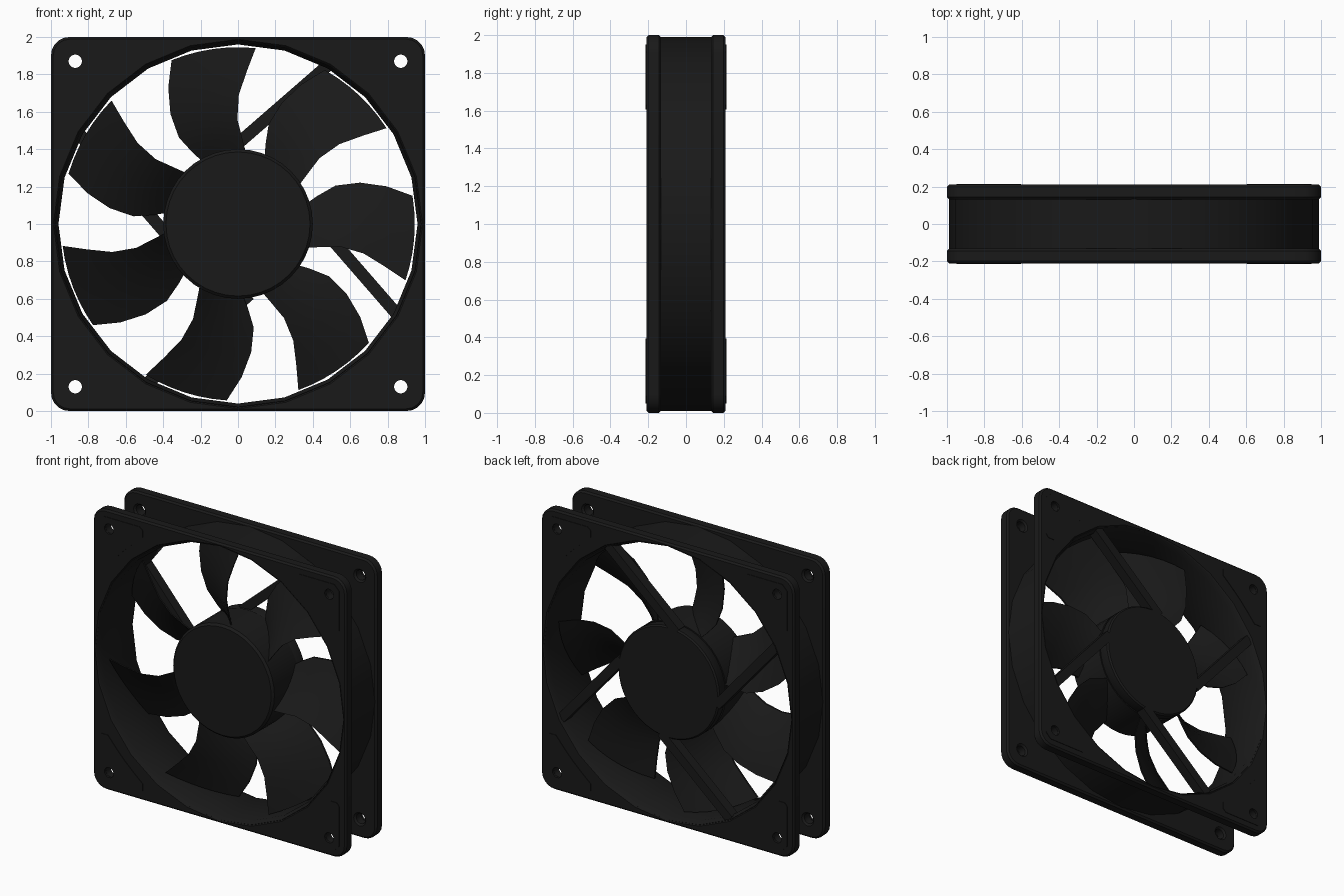
import bpy, bmesh
from math import sin, cos, pi, radians, sqrt
from mathutils import Vector, Matrix

if "Cube" in bpy.data.objects:
    bpy.data.objects.remove(bpy.data.objects["Cube"])

black = bpy.data.materials.new("black_plastic")
black.diffuse_color = (0.01, 0.01, 0.01, 1)
black.use_nodes = True
black.node_tree.nodes["Principled BSDF"].inputs["Base Color"].default_value = black.diffuse_color
CZ = 1.0  # height of the fan axis


def finish(ob, smooth=True):
    ob.data.materials.clear()
    ob.data.materials.append(black)
    bpy.ops.object.select_all(action='DESELECT')
    ob.select_set(True)
    bpy.context.view_layer.objects.active = ob
    if smooth:
        bpy.ops.object.shade_smooth_by_angle(angle=radians(30))
    return ob


def from_bmesh(name, bm):
    bmesh.ops.remove_doubles(bm, verts=bm.verts, dist=1e-5)
    bmesh.ops.recalc_face_normals(bm, faces=bm.faces)
    me = bpy.data.meshes.new(name)
    bm.to_mesh(me)
    bm.free()
    ob = bpy.data.objects.new(name, me)
    bpy.context.collection.objects.link(ob)
    return finish(ob)


def circle(cx, cz, r, n):
    # clockwise loop, used for holes
    return [(cx + r * sin(2 * pi * i / n), cz + r * cos(2 * pi * i / n)) for i in range(n)]


def rounded_square(h, r, n=5):
    pts = []
    for q in range(4):
        a0 = q * pi / 2
        cx, cz = [(1, 1), (-1, 1), (-1, -1), (1, -1)][q]
        for i in range(n + 1):
            a = a0 + i / n * pi / 2
            pts.append((cx * (h - r) + r * cos(a), cz * (h - r) + r * sin(a)))
    return pts


def plate(name, loops, y0, y1, bevel=0.0):
    # flat plate with holes, made from a filled 2D curve
    cu = bpy.data.curves.new(name, 'CURVE')
    cu.dimensions = '2D'
    cu.fill_mode = 'BOTH'
    cu.extrude = (y1 - y0) / 2 - bevel
    cu.bevel_depth = bevel
    cu.bevel_resolution = 0
    cu.offset = -bevel
    for pts in loops:
        sp = cu.splines.new('POLY')
        sp.points.add(len(pts) - 1)
        for p, (x, z) in zip(sp.points, pts):
            p.co = (x, z, 0, 1)
        sp.use_cyclic_u = True
    ob = bpy.data.objects.new(name, cu)
    ob.location = (0, (y0 + y1) / 2, CZ)
    ob.rotation_euler = (pi / 2, 0, 0)
    bpy.context.collection.objects.link(ob)
    bpy.ops.object.select_all(action='DESELECT')
    ob.select_set(True)
    bpy.context.view_layer.objects.active = ob
    bpy.ops.object.convert(target='MESH')
    return finish(bpy.context.view_layer.objects.active)


def lathe(name, profile, n, closed=False):
    # profile of (radius, y) turned about the fan axis
    bm = bmesh.new()
    rings = [[bm.verts.new((r * sin(2 * pi * i / n), y, CZ + r * cos(2 * pi * i / n)))
              for r, y in profile] for i in range(n)]
    m = len(profile)
    for i in range(n):
        a, b = rings[i], rings[(i + 1) % n]
        for j in range(m if closed else m - 1):
            k = (j + 1) % m
            bm.faces.new((a[j], a[k], b[k], b[j]))
    return from_bmesh(name, bm)


# Front and back flanges with screw holes and corner pads
screws = [circle(sx * 0.87, sz * 0.87, 0.036, 16) for sx in (-1, 1) for sz in (-1, 1)]
corner = [(0.95, 0.63), (0.95, 0.91), (0.91, 0.95), (0.63, 0.95), (0.605, 0.93),
          (0.605, 0.88), (0.68, 0.815), (0.75, 0.75), (0.815, 0.68), (0.88, 0.605), (0.93, 0.605)]
pads = []
for sx in (-1, 1):
    for sz in (-1, 1):
        pts = [(sx * x, sz * z) for x, z in corner]
        pads.append(pts if sx * sz > 0 else pts[::-1])
flange_loops = [rounded_square(1.0, 0.1), circle(0, 0, 0.975, 24)] + screws
for side, y0, y1, p0, p1 in (("front", -0.21, -0.132, -0.214, -0.2),
                             ("back", 0.132, 0.21, 0.2, 0.214)):
    plate(side + "_flange", flange_loops, y0, y1, 0.012)
    plate(side + "_corner_pads", pads + screws, p0, p1)

# Shroud ring joining the flanges, flared at both mouths
lathe("shroud_ring", [(0.978, -0.207), (0.96, -0.17), (0.96, 0.17), (0.978, 0.207),
                      (0.99, 0.19), (0.99, -0.19)], 24, closed=True)

# Rotor hub and rear motor base
lathe("rotor_hub", [(0, -0.175), (0.385, -0.175), (0.4, -0.16), (0.4, 0.115), (0, 0.115)], 40)
lathe("motor_base", [(0, 0.1), (0.385, 0.1), (0.4, 0.135), (0.4, 0.19), (0.39, 0.2), (0, 0.2)], 40)

# Seven swept blades: radius, low and high angle, front and back y
sections = [(0.37, -20, 16, -0.13, 0.11), (0.45, -16, 19.5, -0.13, 0.11),
            (0.56, -12.5, 21.5, -0.125, 0.11), (0.69, -13.2, 18.7, -0.12, 0.105),
            (0.82, -16.2, 14.2, -0.115, 0.1), (0.945, -18.6, 9.2, -0.11, 0.1)]
bm = bmesh.new()
STEPS, THICK = 6, 0.012
for b in range(7):
    turn = 360 / 7 * b
    grids = []
    for s in (-1, 1):
        grid = []
        for r, lo, hi, yf, yb in sections:
            row = []
            for i in range(STEPS + 1):
                t = i / STEPS
                a = radians(turn + lo + (hi - lo) * t)
                y = yf + (yb - yf) * t + 0.06 * t * (1 - t)
                y += s * THICK * (0.5 + 2 * t * (1 - t))
                row.append(bm.verts.new((r * cos(a), y, CZ + r * sin(a))))
            grid.append(row)
        grids.append(grid)
        for r0, r1 in zip(grid, grid[1:]):
            for i in range(STEPS):
                bm.faces.new((r0[i], r0[i + 1], r1[i + 1], r1[i]))
    # close the blade rim
    loops = [g[0] + [row[-1] for row in g[1:]] + g[-1][-2::-1]
             + [row[0] for row in g[-2:0:-1]] for g in grids]
    n = len(loops[0])
    for i in range(n):
        k = (i + 1) % n
        bm.faces.new((loops[0][i], loops[0][k], loops[1][k], loops[1][i]))
from_bmesh("fan_blades", bm)

# Four tangential struts holding the motor base
bm = bmesh.new()
for k in range(4):
    a = radians(41 + 90 * k)
    along = Vector((cos(a), 0, sin(a)))
    normal = Vector((-sin(a), 0, cos(a)))
    c = along * 0.56 + normal * 0.325 + Vector((0, 0.165, CZ))
    mat = Matrix.Translation(c) @ Matrix.Rotation(-a, 4, 'Y') @ Matrix.Diagonal((0.72, 0.07, 0.065, 1))
    bmesh.ops.create_cube(bm, size=1, matrix=mat)
from_bmesh("motor_struts", bm)
